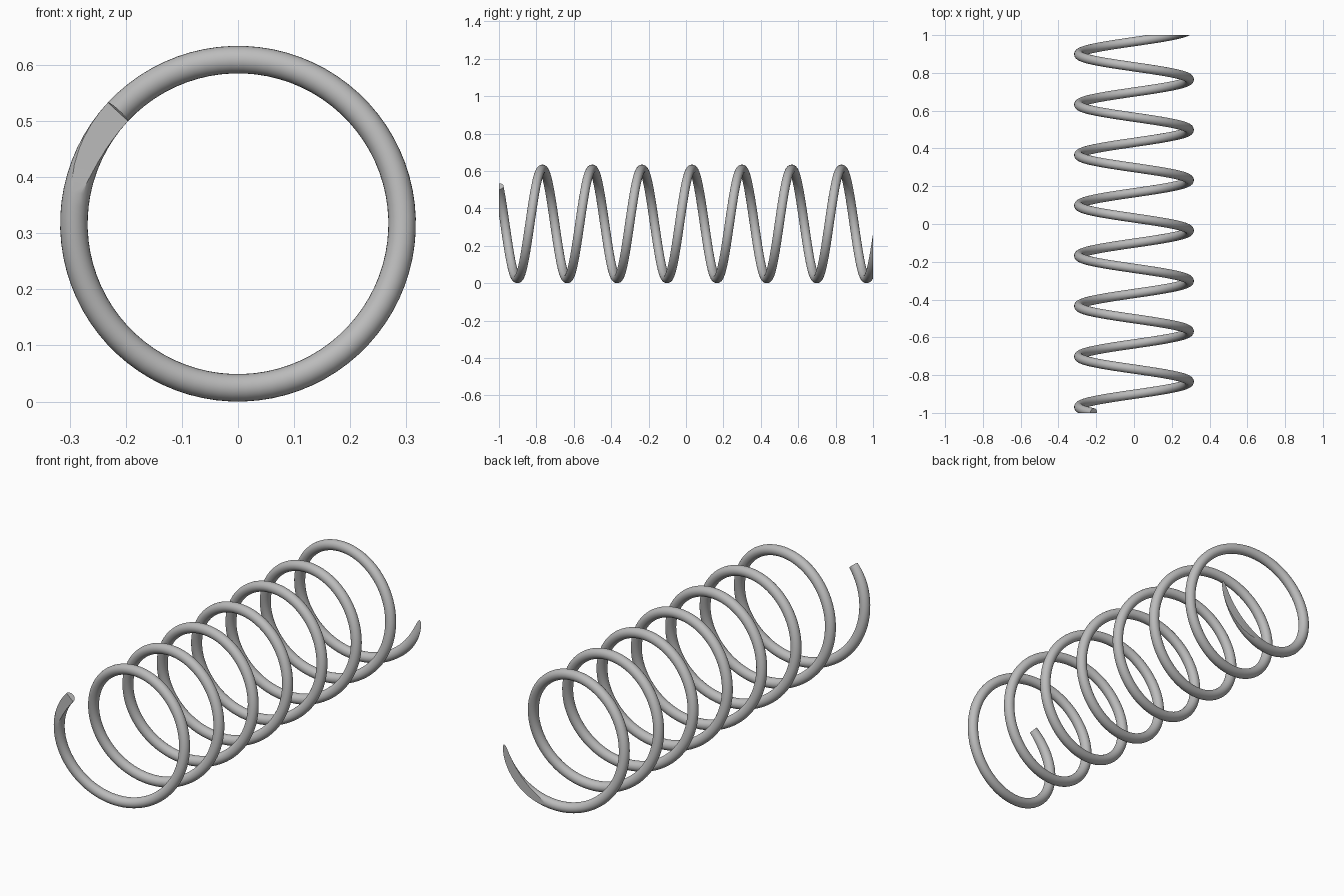
import bpy, bmesh
from math import sin, cos, tau, radians
from mathutils import Vector

cube = bpy.data.objects.get("Cube")
if cube:
    bpy.data.objects.remove(cube, do_unlink=True)

COIL_R, WIRE_R, PITCH, MID_Z = 0.2925, 0.0245, 0.2667, 0.317
SIDES, STEPS_PER_TURN = 24, 80
START, TURNS = radians(137), 7.65

steel = bpy.data.materials.new("grey steel")
steel.use_nodes = True
colour = (0.5, 0.5, 0.5, 1)
steel.diffuse_color = colour
steel.node_tree.nodes["Principled BSDF"].inputs["Base Color"].default_value = colour

# Sweep a round wire section along the helix
bm = bmesh.new()
rings = []
steps = round(TURNS * STEPS_PER_TURN)
for i in range(steps + 1):
    turn = TURNS * i / steps
    a = START + tau * turn
    out = Vector((cos(a), 0, sin(a)))
    centre = out * COIL_R + Vector((0, -1 + PITCH * turn, MID_Z))
    tangent = Vector((-sin(a) * COIL_R, PITCH / tau, cos(a) * COIL_R)).normalized()
    side = tangent.cross(out)
    rings.append([bm.verts.new(centre + WIRE_R * (out * cos(tau * k / SIDES) + side * sin(tau * k / SIDES)))
                  for k in range(SIDES)])
for r, s in zip(rings, rings[1:]):
    for k in range(SIDES):
        n = (k + 1) % SIDES
        bm.faces.new((r[k], r[n], s[n], s[k]))
bm.faces.new(rings[0])
bm.faces.new(rings[-1])

# Grind both ends flat
for y in (-1, 1):
    cut = bmesh.ops.bisect_plane(bm, geom=bm.verts[:] + bm.edges[:] + bm.faces[:], dist=1e-6,
                                 plane_co=(0, y, 0), plane_no=(0, y, 0), clear_outer=True)
    edges = [e for e in cut["geom_cut"] if isinstance(e, bmesh.types.BMEdge)]
    bmesh.ops.holes_fill(bm, edges=edges, sides=0)
bmesh.ops.recalc_face_normals(bm, faces=bm.faces[:])

mesh = bpy.data.meshes.new("coil_spring")
bm.to_mesh(mesh)
bm.free()
mesh.materials.append(steel)
spring = bpy.data.objects.new("coil_spring", mesh)
bpy.context.collection.objects.link(spring)

# Smooth wire with crisp ground ends
bpy.ops.object.select_all(action='DESELECT')
spring.select_set(True)
bpy.context.view_layer.objects.active = spring
bpy.ops.object.shade_smooth_by_angle(angle=radians(30))
